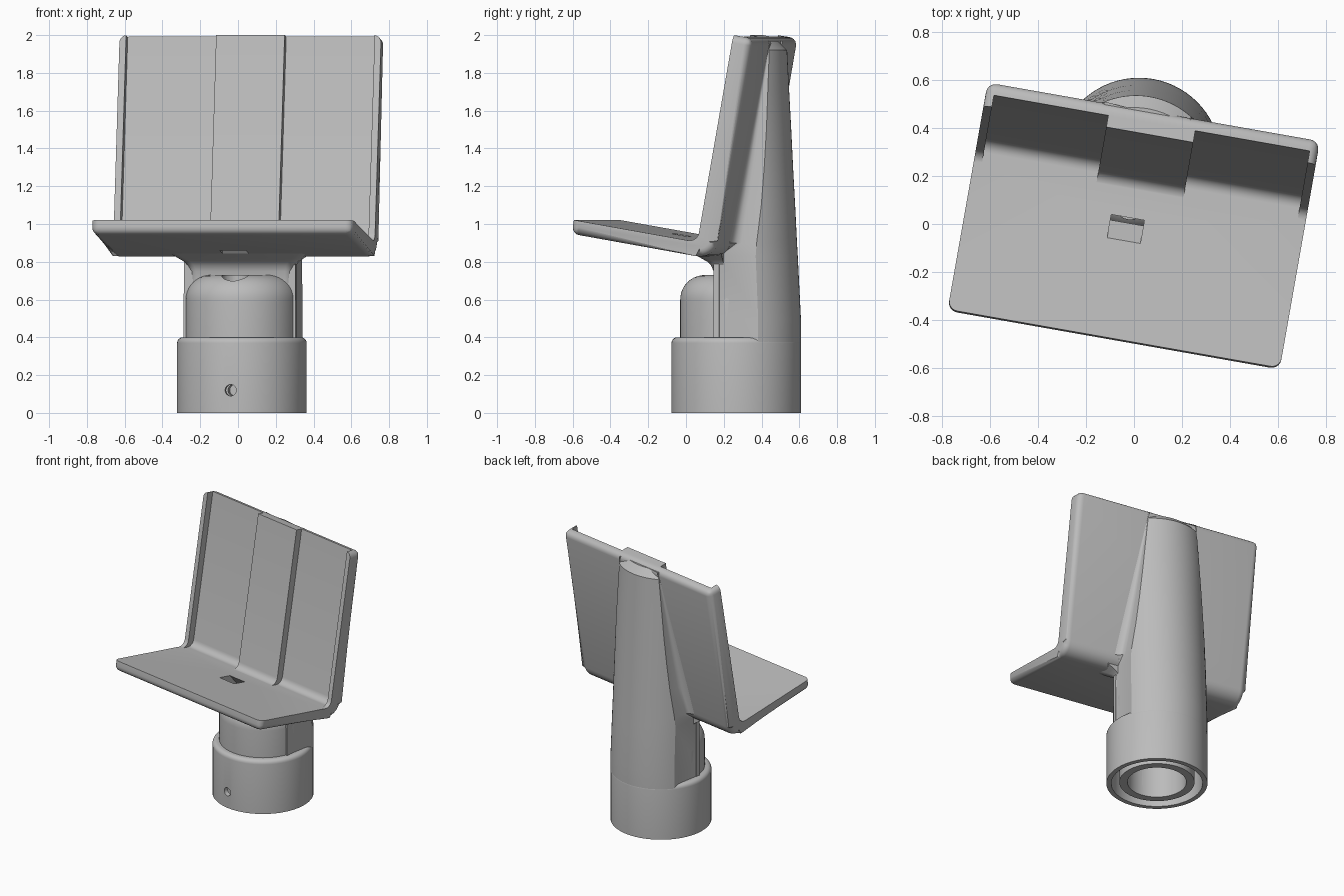
import bpy, bmesh
from math import sin, cos, pi, radians, sqrt, asin
from mathutils import Matrix, Vector

if "Cube" in bpy.data.objects:
    bpy.data.objects.remove(bpy.data.objects["Cube"])

grey = bpy.data.materials.new("plain grey")
grey.use_nodes = True
grey.diffuse_color = (0.5, 0.5, 0.5, 1)
grey.node_tree.nodes["Principled BSDF"].inputs["Base Color"].default_value = (0.5, 0.5, 0.5, 1)

# Frames: the whole stand is turned, the holder also leans back
TURN = Matrix.Rotation(radians(-10), 4, 'Z')
BASE = TURN @ Matrix.Translation((-0.026, 0.266, 0))
HOLDER = TURN @ Matrix.Translation((0, 0.275, 0.812)) @ Matrix.Rotation(radians(-10), 4, 'X')


def make(name, bm, frame):
    bmesh.ops.recalc_face_normals(bm, faces=bm.faces)
    me = bpy.data.meshes.new(name)
    bm.to_mesh(me)
    bm.free()
    me.transform(frame)
    me.materials.append(grey)
    ob = bpy.data.objects.new(name, me)
    bpy.context.collection.objects.link(ob)
    return ob


def activate(ob):
    bpy.ops.object.select_all(action='DESELECT')
    ob.select_set(True)
    bpy.context.view_layer.objects.active = ob


def cut(ob, cutters):
    activate(ob)
    for c in cutters:
        mod = ob.modifiers.new("cut", 'BOOLEAN')
        mod.object, mod.operation, mod.solver = c, 'DIFFERENCE', 'EXACT'
        bpy.ops.object.modifier_apply(modifier=mod.name)
        bpy.data.objects.remove(c)


def smooth(ob):
    activate(ob)
    bpy.ops.object.shade_smooth_by_angle(angle=radians(32))


def arc(cx, cy, r, a0, a1, n=8):
    return [(cx + r * cos(radians(a0 + (a1 - a0) * i / n)),
             cy + r * sin(radians(a0 + (a1 - a0) * i / n))) for i in range(n + 1)]


def box(lo, hi):
    bm = bmesh.new()
    lo, hi = Vector(lo), Vector(hi)
    bmesh.ops.create_cube(bm, size=1)
    for v in bm.verts:
        v.co = (lo + hi) / 2 + v.co * (hi - lo)
    return bm


def rod(r, length, frame):
    bm = bmesh.new()
    bmesh.ops.create_cone(bm, cap_ends=True, segments=32, radius1=r, radius2=r, depth=length)
    return make("cutter", bm, frame)


def loft(rings):
    bm = bmesh.new()
    rows = [[bm.verts.new(p) for p in ring] for ring in rings]
    n = len(rows[0])
    for a, b in zip(rows, rows[1:]):
        for i in range(n):
            bm.faces.new((a[i], a[(i + 1) % n], b[(i + 1) % n], b[i]))
    bm.faces.new(rows[0])
    bm.faces.new(rows[-1])
    return bm


# Holder: an L section of tray and back plate, drawn out sideways
HALF, DEPTH, TALL, TRAY, PLATE = 0.703, 0.785, 1.188, 0.075, 0.105
R_IN, R_OUT = 0.05, 0.1
section = [(-DEPTH, TRAY), (-DEPTH, 0)]
section += arc(-R_OUT, R_OUT, R_OUT, -90, 0)
section += [(0, TALL), (-PLATE, TALL)]
section += arc(-PLATE - R_IN, TRAY + R_IN, R_IN, 0, -90, 6)
bm = loft([[(x, y, z) for y, z in section] for x in (-HALF, HALF)])


def on_outside(v):
    y, z = v.co.y, v.co.z
    inner = y < -PLATE + 0.001 and z > TRAY - 0.001
    return not inner


def rounded(e):
    a, b = e.verts
    if abs(a.co.x - b.co.x) > 0.1:
        low_front = a.co.y < -DEPTH + 0.001 and a.co.z < 0.001
        high_back = a.co.y > -0.001 and a.co.z > TALL - 0.001
        return low_front or high_back
    return on_outside(a) or on_outside(b)


bmesh.ops.bevel(bm, geom=[e for e in bm.edges if rounded(e)], offset=0.04,
                offset_type='OFFSET', segments=5, profile=0.5, affect='EDGES')
holder = make("holder", bm, HOLDER)

# Two recesses leave side lips and a raised middle panel
cutters = []
for side in (-1, 1):
    xs = sorted((side * 0.184, side * 0.668))
    bm = box((xs[0], -0.3, TRAY + 0.001), (xs[1], -0.055, 1.4))
    foot = [e for e in bm.edges
            if all(v.co.y > -0.1 and v.co.z < 0.1 for v in e.verts)]
    bmesh.ops.bevel(bm, geom=foot, offset=0.05, segments=6, profile=0.5, affect='EDGES')
    cutters.append(make("cutter", bm, HOLDER))
# Slanted cable slot in the tray
slant = Matrix.Translation((-0.03, -0.274, 0.037)) @ Matrix.Rotation(radians(50), 4, 'X')
cutters.append(make("cutter", box((-0.07, -0.032, -0.2), (0.07, 0.032, 0.2)), HOLDER @ slant))
cut(holder, cutters)
smooth(holder)

# Round base: stepped, domed, with a ring groove and a hollow underneath
profile = [(0, 0.73)] + arc(0.167, 0.6, 0.13, 90, 0, 10) + [(0.297, 0.4)]
profile += arc(0.313, 0.37, 0.03, 90, 0, 5)
profile += [(0.343, 0), (0.31, 0), (0.31, 0.2), (0.255, 0.2), (0.255, 0.01),
            (0.2, 0.01), (0.2, 0.55), (0, 0.55)]
bm = bmesh.new()
pts = [bm.verts.new((r, 0, z)) for r, z in profile]
line = [bm.edges.new(pair) for pair in zip(pts, pts[1:])]
bmesh.ops.spin(bm, geom=pts + line, cent=(0, 0, 0), axis=(0, 0, 1),
               angle=2 * pi, steps=72, use_merge=True)
bmesh.ops.remove_doubles(bm, verts=bm.verts, dist=0.0005)
base = make("round_base", bm, BASE)

# Screw hole at the front and cable hole in the dome
screw = BASE @ Matrix.Translation((0, -0.32, 0.12)) @ Matrix.Rotation(pi / 2, 4, 'X')
cable = TURN @ Matrix.Translation((-0.03, 0.085, 0.72))
cut(base, [rod(0.03, 0.24, screw), rod(0.07, 0.42, cable)])
smooth(base)

# Rear column: a round back, narrowing and sinking into the plate
RAD = 0.342


def column_ring(z, w, shift):
    back = 0.009 + 0.176 * (z - 0.812) if z > 0.85 else -0.04
    a = asin(w / RAD)
    edge = sqrt(RAD ** 2 - w ** 2) - shift
    f = max(0.004, min(0.06, 0.4 * (edge - back))) if z > 0.85 else 0.004
    flare = [(w, back + f), (w + 0.1 * f, back + 0.55 * f), (w + 0.4 * f, back + 0.2 * f),
             (w + f, back), (w + f, back - 0.03)]
    ring = [(-x, y) for x, y in reversed(flare)]
    n = 24
    for i in range(n + 1):
        t = -a + 2 * a * i / n
        ring.append((RAD * sin(t), RAD * cos(t) - shift))
    return [(x, y, z) for x, y in ring + flare]


steps = [(0.36, 0.297, 0), (0.5, 0.297, 0), (0.83, 0.295, 0.017), (0.9, 0.29, 0.021),
         (1.1, 0.268, 0.031), (1.3, 0.248, 0.042), (1.5, 0.229, 0.052),
         (1.7, 0.211, 0.063), (1.92, 0.19, 0.074), (1.97, 0.18, 0.125)]
smooth(make("rear_column", loft([column_ring(*s) for s in steps]), BASE))

# Neck flaring out under the tray
rings = []
for z, w, front in [(0.68, 0.275, 0.19), (0.75, 0.278, 0.187), (0.78, 0.288, 0.175),
                    (0.8, 0.303, 0.158), (0.815, 0.325, 0.135), (0.845, 0.37, 0.09)]:
    outline = arc(w - 0.04, front + 0.04, 0.04, 0, -90, 4)
    half = [(w, 0.25)] + outline
    ring = half + [(-x, y) for x, y in reversed(half)]
    rings.append([(x - 0.02, y, z) for x, y in ring])
smooth(make("neck", loft(rings), TURN))
